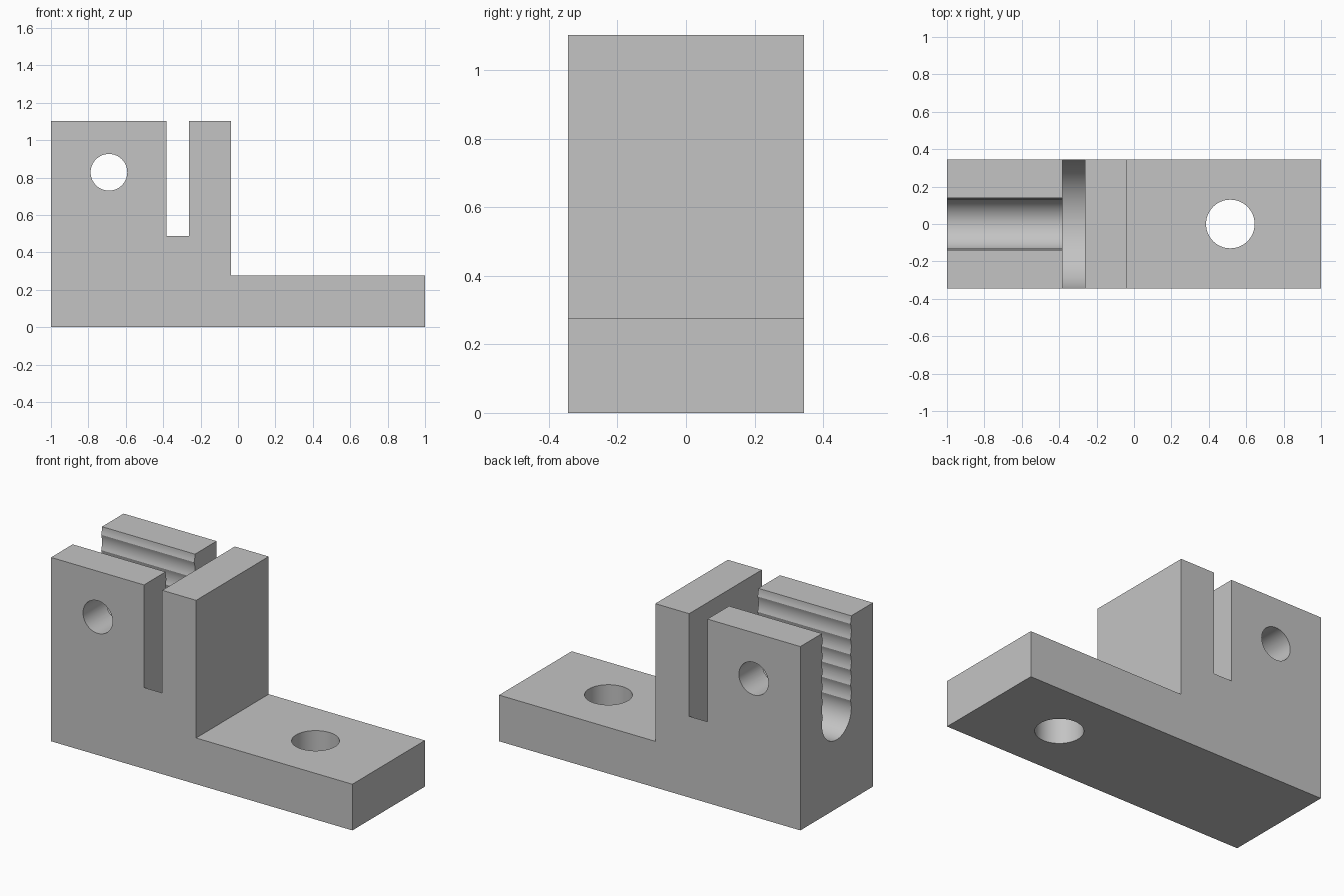
import bpy, bmesh
from math import sin, cos, pi, sqrt, radians

cube = bpy.data.objects.get("Cube")
if cube:
    bpy.data.objects.remove(cube, do_unlink=True)

HEIGHT, HALF_DEPTH = 1.103, 0.344
PIVOT_Z = HEIGHT / 2          # shared centre of channel and slot floors

grey = bpy.data.materials.new("plain grey")
grey.use_nodes = True
grey.diffuse_color = (0.55, 0.55, 0.55, 1)
grey.node_tree.nodes["Principled BSDF"].inputs["Base Color"].default_value = (0.55, 0.55, 0.55, 1)


def prism(name, outline, axis, start, end):
    """Extrude a 2D outline along an axis."""
    place = {"x": lambda p, t: (t, p[0], p[1]),
             "y": lambda p, t: (p[0], t, p[1]),
             "z": lambda p, t: (p[0], p[1], t)}[axis]
    bm = bmesh.new()
    a = [bm.verts.new(place(p, start)) for p in outline]
    b = [bm.verts.new(place(p, end)) for p in outline]
    bm.faces.new(a)
    bm.faces.new(b)
    for i in range(len(a)):
        j = (i + 1) % len(a)
        bm.faces.new((a[i], a[j], b[j], b[i]))
    bmesh.ops.recalc_face_normals(bm, faces=bm.faces)
    mesh = bpy.data.meshes.new(name)
    bm.to_mesh(mesh)
    bm.free()
    mesh.materials.append(grey)
    obj = bpy.data.objects.new(name, mesh)
    bpy.context.collection.objects.link(obj)
    return obj


def arc(cx, cy, r, start, end, n):
    return [(cx + r * cos(start + (end - start) * i / n),
             cy + r * sin(start + (end - start) * i / n)) for i in range(n + 1)]


def circle(cx, cy, r, n=64):
    return arc(cx, cy, r, 0, 2 * pi, n)[:-1]


# Foot and upright block
bracket = prism("bracket_body",
                [(-1, 0), (1, 0), (1, 0.277), (-0.037, 0.277), (-0.037, HEIGHT), (-1, HEIGHT)],
                "y", -HALF_DEPTH, HALF_DEPTH)

# Round-floored cross slot
slot = arc(0, PIVOT_Z, 0.35, pi, 2 * pi, 64) + [(0.35, 1.3), (-0.35, 1.3)]

# Round-floored channel with scalloped walls
R, PITCH, STEPS = 0.139, PIVOT_Z / 6, 8
wall = []
for i in range(1, 7 * STEPS + 1):
    t = i / STEPS
    wall.append((sqrt(R * R - ((t - round(t)) * PITCH) ** 2), PIVOT_Z + t * PITCH))
channel = arc(0, PIVOT_Z, R, pi, 2 * pi, 40) + wall + [(-y, z) for y, z in reversed(wall)]

cutters = [
    prism("slot_cutter", slot, "x", -0.383, -0.262),
    prism("channel_cutter", channel, "x", -1.1, -0.32),
    prism("cross_hole_cutter", circle(-0.69, 0.828, 0.098), "y", -0.5, 0.5),
    prism("foot_hole_cutter", circle(0.515, 0, 0.13), "z", -0.1, 0.4),
]

# Cut everything from the body
bpy.ops.object.select_all(action="DESELECT")
bpy.context.view_layer.objects.active = bracket
bracket.select_set(True)
for cutter in cutters:
    mod = bracket.modifiers.new(cutter.name, "BOOLEAN")
    mod.operation, mod.solver, mod.object = "DIFFERENCE", "EXACT", cutter
    bpy.ops.object.modifier_apply(modifier=mod.name)
    bpy.data.objects.remove(cutter, do_unlink=True)

bpy.ops.object.shade_smooth_by_angle(angle=radians(25))
